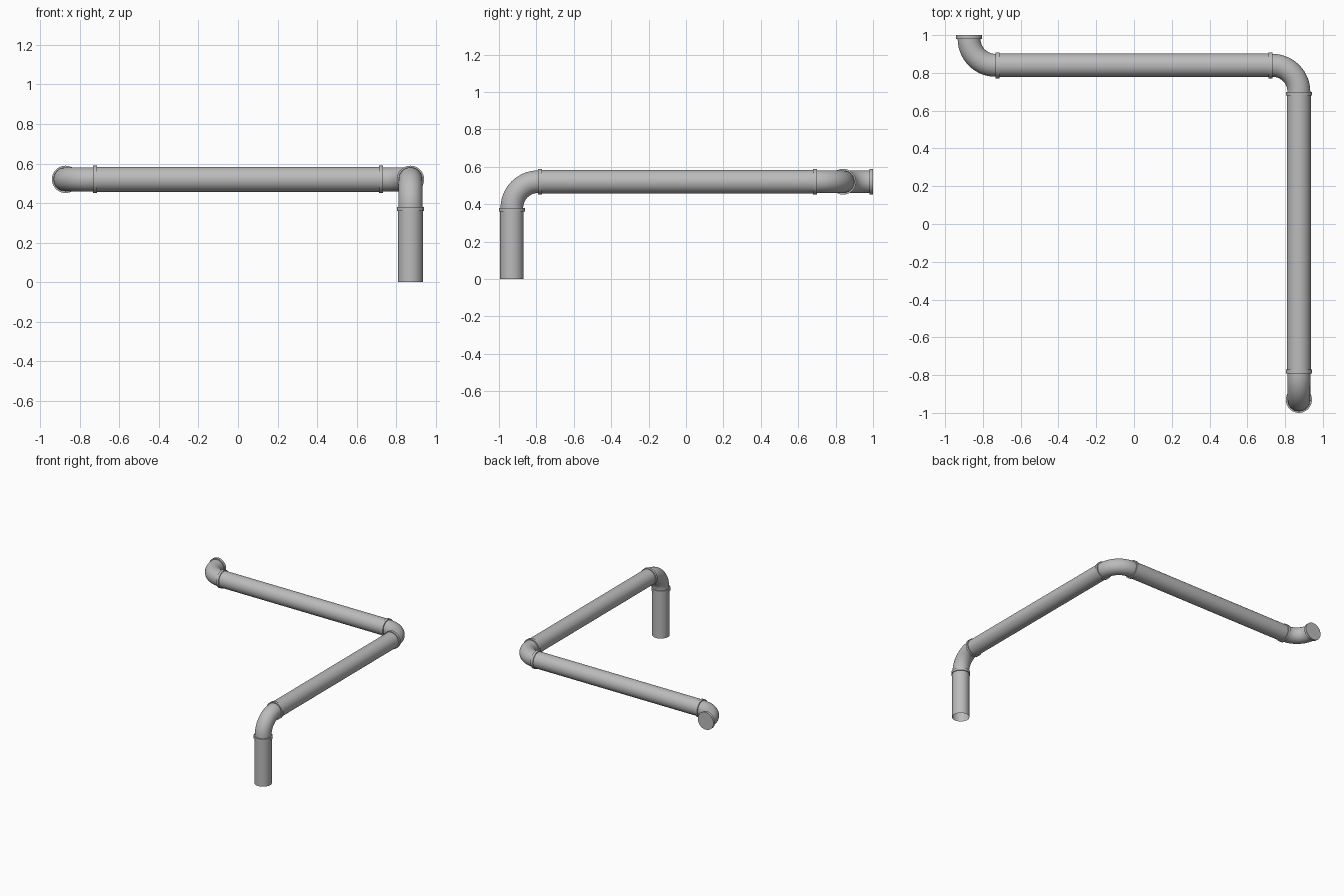
import bpy
import bmesh
from math import cos, sin, pi, radians
from mathutils import Vector

cube = bpy.data.objects.get("Cube")
if cube:
    bpy.data.objects.remove(cube, do_unlink=True)

SIDES = 40
PIPE_R, ELBOW_R, COLLAR_R = 0.063, 0.0605, 0.069
BEND, REACH = 0.14, 0.16     # bend radius, corner to outer collar face

grey = bpy.data.materials.new("pipe grey")
grey.use_nodes = True
colour = (0.5, 0.5, 0.5, 1)
grey.diffuse_color = colour
grey.node_tree.nodes["Principled BSDF"].inputs["Base Color"].default_value = colour


def tube(name, path, binormal, radius, capped=False):
    """Sweep a circle along (point, tangent) pairs lying in one plane."""
    bm = bmesh.new()
    rings = []
    for point, tangent in path:
        normal = binormal.cross(tangent)
        rings.append([bm.verts.new(point + radius * (normal * cos(a) + binormal * sin(a)))
                      for a in (2 * pi * i / SIDES for i in range(SIDES))])
    for r1, r2 in zip(rings, rings[1:]):
        for i in range(SIDES):
            j = (i + 1) % SIDES
            bm.faces.new((r1[i], r1[j], r2[j], r2[i]))
    if capped:
        bm.faces.new(rings[0])
        bm.faces.new(rings[-1])
    bmesh.ops.recalc_face_normals(bm, faces=bm.faces)
    mesh = bpy.data.meshes.new(name)
    bm.to_mesh(mesh)
    bm.free()
    mesh.materials.append(grey)
    obj = bpy.data.objects.new(name, mesh)
    bpy.context.collection.objects.link(obj)
    bpy.ops.object.select_all(action='DESELECT')
    obj.select_set(True)
    bpy.context.view_layer.objects.active = obj
    bpy.ops.object.shade_smooth_by_angle(angle=radians(40))


def straight(name, start, end, radius, capped=False):
    t = (end - start).normalized()
    tube(name, [(start, t), (end, t)], t.orthogonal().normalized(), radius, capped)


def elbow(name, corner, d_in, d_out):
    """Quarter bend at a corner, with a collar on each end."""
    steps = 14
    centre = corner + BEND * (d_out - d_in)
    path = [(corner - d_in * (REACH - 0.01), d_in)]
    for k in range(steps + 1):
        a = pi / 2 * k / steps
        path.append((centre + BEND * (d_in * sin(a) - d_out * cos(a)),
                     d_in * cos(a) + d_out * sin(a)))
    path.append((corner + d_out * (REACH - 0.01), d_out))
    tube(name, path, d_in.cross(d_out), ELBOW_R)
    for end, d in (("inlet", -d_in), ("outlet", d_out)):
        straight(f"{name}_{end}_collar", corner + d * BEND, corner + d * REACH,
                 COLLAR_R, True)


# Route of the pipe: up, back, across, then back to the end collar
foot = Vector((0.873, -0.931, 0))
front_corner = Vector((0.873, -0.931, 0.52))
back_corner = Vector((0.873, 0.84, 0.52))
end_corner = Vector((-0.873, 0.84, 0.52))
UP, BACK, ACROSS = Vector((0, 0, 1)), Vector((0, 1, 0)), Vector((-1, 0, 0))
GAP = REACH - 0.01

# Straight lengths
straight("downpipe", foot, front_corner - UP * GAP, PIPE_R)
straight("side_pipe", front_corner + BACK * GAP, back_corner - BACK * GAP, PIPE_R)
straight("cross_pipe", back_corner + ACROSS * GAP, end_corner - ACROSS * GAP, PIPE_R)

# Bends
elbow("front_elbow", front_corner, UP, BACK)
elbow("back_elbow", back_corner, BACK, ACROSS)
elbow("end_elbow", end_corner, ACROSS, BACK)
